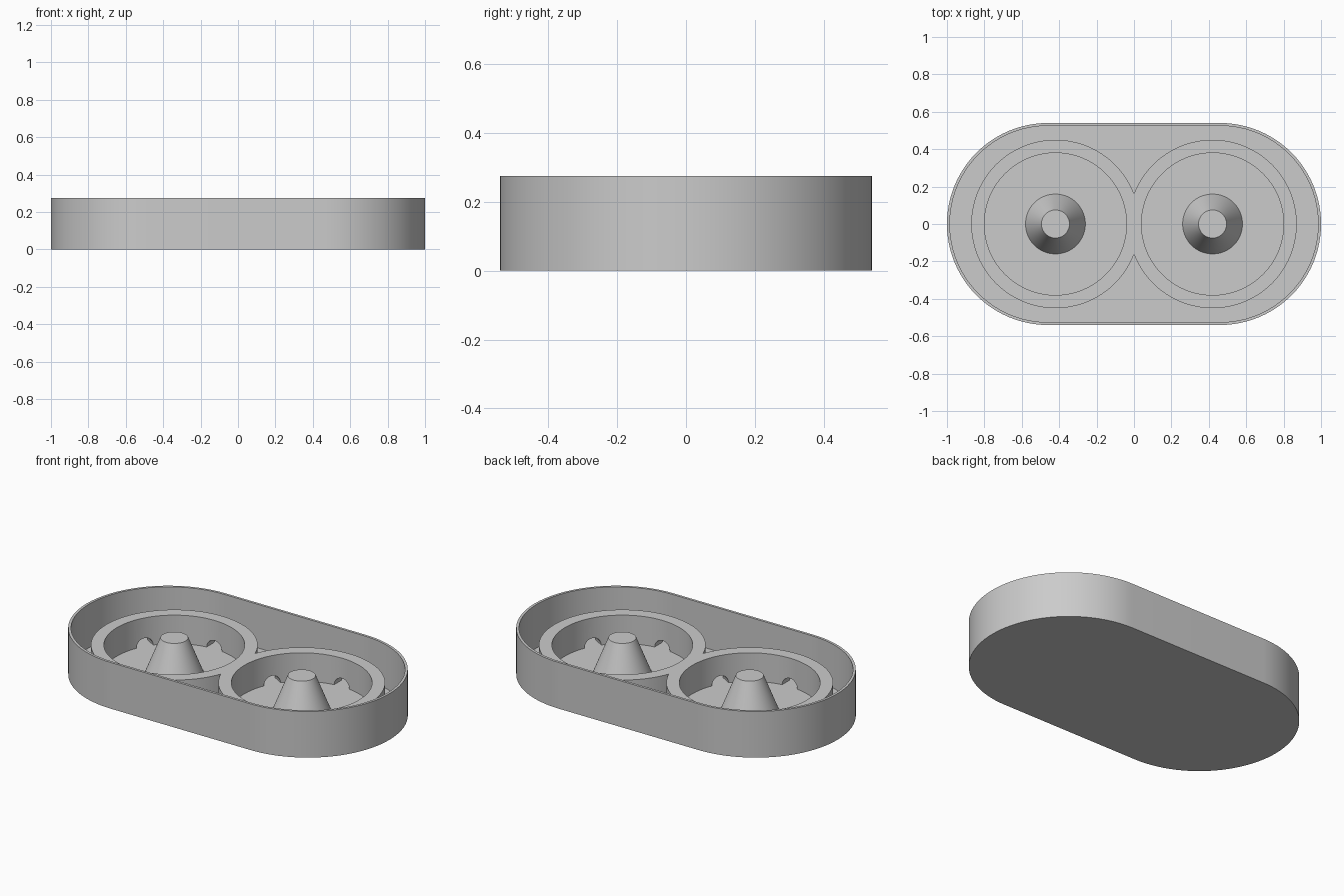
import bpy, bmesh, math
from mathutils import Matrix, Vector

if "Cube" in bpy.data.objects:
    bpy.data.objects.remove(bpy.data.objects["Cube"], do_unlink=True)

HEIGHT, FLOOR, WALL = 0.275, 0.015, 0.015
HALF_STRAIGHT, END_RADIUS = 0.46, 0.54
CUP_X, CUP_OUTER, CUP_INNER, CUP_TOP = 0.42, 0.45, 0.38, 0.185
SINK = 0.005

grey = bpy.data.materials.new("light_grey")
grey.use_nodes = True
colour = (0.6, 0.6, 0.6, 1)
grey.diffuse_color = colour
grey.node_tree.nodes["Principled BSDF"].inputs["Base Color"].default_value = colour


def add_object(name, bm):
    bmesh.ops.recalc_face_normals(bm, faces=bm.faces)
    mesh = bpy.data.meshes.new(name)
    bm.to_mesh(mesh)
    bm.free()
    mesh.materials.append(grey)
    obj = bpy.data.objects.new(name, mesh)
    bpy.context.collection.objects.link(obj)
    return obj


def select(obj):
    bpy.ops.object.select_all(action='DESELECT')
    obj.select_set(True)
    bpy.context.view_layer.objects.active = obj


def smooth(obj):
    select(obj)
    bpy.ops.object.shade_smooth_by_angle(angle=math.radians(30))


def cone(name, x, r_low, r_high, z_low, z_high, sides=96):
    bm = bmesh.new()
    bmesh.ops.create_cone(bm, cap_ends=True, segments=sides, radius1=r_low,
                          radius2=r_high, depth=z_high - z_low,
                          matrix=Matrix.Translation((x, 0, (z_low + z_high) / 2)))
    return add_object(name, bm)


def boolean(obj, tool, operation):
    mod = obj.modifiers.new("boolean", 'BOOLEAN')
    mod.operation = operation
    mod.solver = 'EXACT'
    mod.object = tool
    select(obj)
    bpy.ops.object.modifier_apply(modifier=mod.name)
    bpy.data.objects.remove(tool, do_unlink=True)


def stadium(bm, radius, z, steps=48):
    # Rounded outline: one half circle at each end
    loop = []
    for side in (1, -1):
        for i in range(steps + 1):
            a = math.pi * (i / steps - 0.5)
            loop.append(bm.verts.new((side * (HALF_STRAIGHT + radius * math.cos(a)),
                                      side * radius * math.sin(a), z)))
    return loop


# Open tray: outer wall, rim, inner wall and floor
bm = bmesh.new()
inner = END_RADIUS - WALL
loops = [stadium(bm, r, z) for r, z in ((END_RADIUS, 0), (END_RADIUS, HEIGHT),
                                        (inner, HEIGHT), (inner, FLOOR))]
for low, high in zip(loops, loops[1:]):
    for i in range(len(low)):
        j = (i + 1) % len(low)
        bm.faces.new((low[i], low[j], high[j], high[i]))
bm.faces.new(loops[0])
bm.faces.new(loops[-1])
smooth(add_object("tray", bm))

# Twin cup walls, joined where they meet
cups = cone("cup_walls", -CUP_X, CUP_OUTER, CUP_OUTER, SINK, CUP_TOP, 128)
boolean(cups, cone("other_cup", CUP_X, CUP_OUTER, CUP_OUTER, SINK, CUP_TOP, 128), 'UNION')
for x in (-CUP_X, CUP_X):
    boolean(cups, cone("bore", x, CUP_INNER, CUP_INNER, -0.1, 0.4, 128), 'DIFFERENCE')

# Six arched drain openings at the foot of each cup
for x in (-CUP_X, CUP_X):
    for k in range(6):
        angle = math.radians(30 + 60 * k)
        out = Vector((math.cos(angle), math.sin(angle), 0))
        bm = bmesh.new()
        place = (Matrix.Translation(Vector((x, 0, FLOOR)) + out * 0.4)
                 @ out.to_track_quat('Z', 'Y').to_matrix().to_4x4())
        bmesh.ops.create_cone(bm, cap_ends=True, segments=32, radius1=0.05,
                              radius2=0.05, depth=0.14, matrix=place)
        boolean(cups, add_object("drain_cutter", bm), 'DIFFERENCE')
smooth(cups)

# Tapered post in the middle of each cup
for name, x in (("left_post", CUP_X), ("right_post", -CUP_X)):
    smooth(cone(name, x, 0.162, 0.075, FLOOR - SINK, 0.228))
